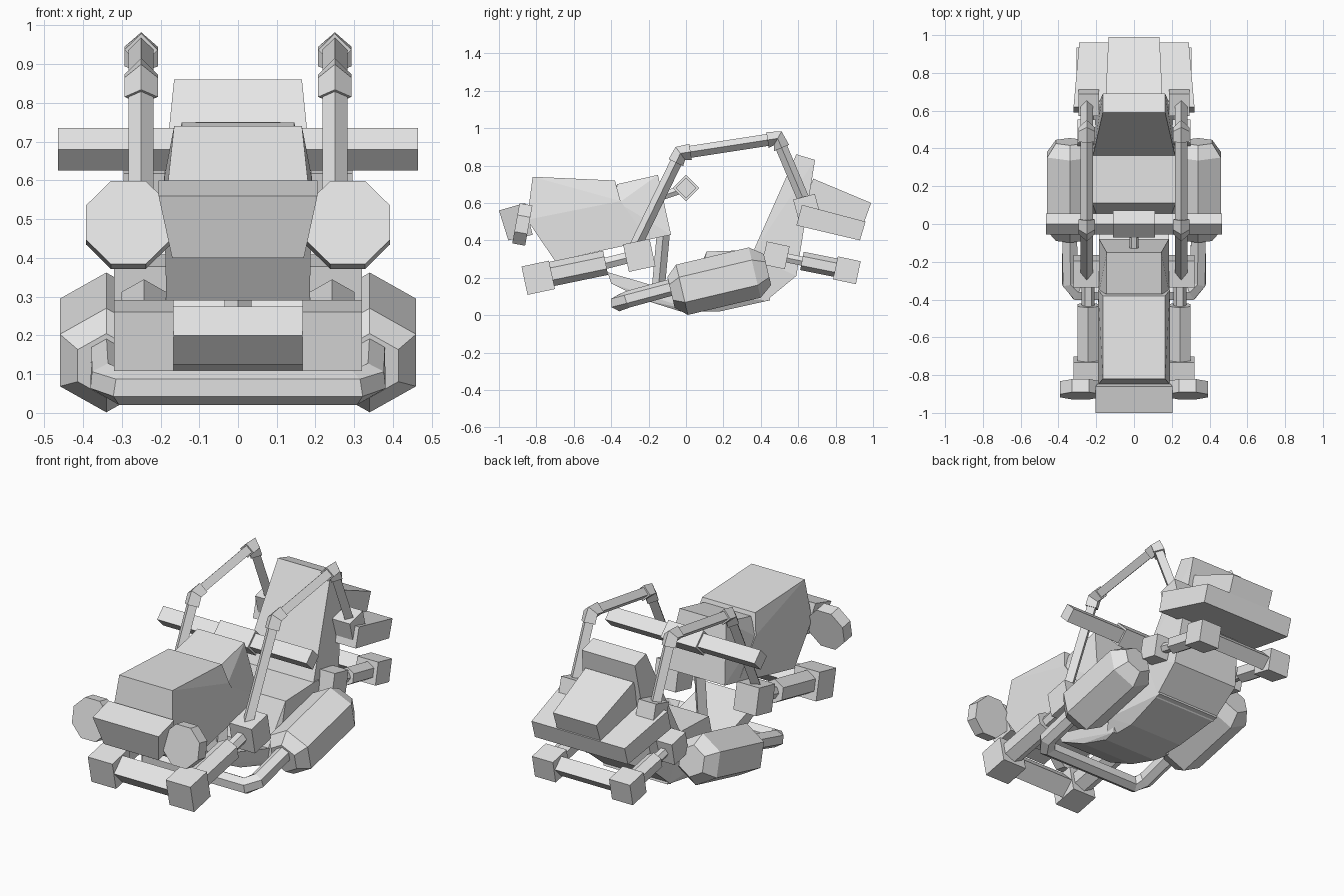
import bpy, bmesh, math
from mathutils import Vector, Matrix

cube = bpy.data.objects.get("Cube")
if cube:
    bpy.data.objects.remove(cube)

grey = bpy.data.materials.new("plain grey")
grey.use_nodes = True
grey.diffuse_color = (0.8, 0.8, 0.8, 1)
grey.node_tree.nodes["Principled BSDF"].inputs["Base Color"].default_value = (0.8, 0.8, 0.8, 1)


def finish(name, bm):
    bmesh.ops.recalc_face_normals(bm, faces=bm.faces)
    mesh = bpy.data.meshes.new(name)
    bm.to_mesh(mesh)
    bm.free()
    mesh.materials.append(grey)
    obj = bpy.data.objects.new(name, mesh)
    bpy.context.scene.collection.objects.link(obj)
    return obj


def shell(name, outline):
    """Symmetric faceted block from (y, z, half width) points."""
    bm = bmesh.new()
    for y, z, w in outline:
        bm.verts.new((w, y, z))
        bm.verts.new((-w, y, z))
    out = bmesh.ops.convex_hull(bm, input=bm.verts)
    loose = [g for g in out["geom_interior"] if isinstance(g, bmesh.types.BMVert)]
    bmesh.ops.delete(bm, geom=loose, context="VERTS")
    bmesh.ops.dissolve_limit(bm, angle_limit=0.02, verts=bm.verts, edges=bm.edges)
    return finish(name, bm)


def box(name, centre, size, pitch=0):
    bm = bmesh.new()
    m = (Matrix.Translation(centre) @ Matrix.Rotation(math.radians(pitch), 4, "X")
         @ Matrix.Diagonal((*size, 1)))
    bmesh.ops.create_cube(bm, size=1, matrix=m)
    return finish(name, bm)


def bar(name, path, radii, sides=4, turn=0.0):
    """Faceted tube through a path, mitred at its corners."""
    path = [Vector(p) for p in path]
    if not isinstance(radii, (list, tuple)):
        radii = [radii] * len(path)
    bm = bmesh.new()
    rings = []
    for i, p in enumerate(path):
        a = (p - path[i - 1]).normalized() if i else None
        b = (path[i + 1] - p).normalized() if i < len(path) - 1 else None
        t = ((a or b) + (b or a)).normalized()
        stretch = 1 / t.dot(a or b)
        side = t.cross(Vector((0, 0, 1))).normalized()
        up = side.cross(t)
        flat = abs(t.z) < 0.3
        ring = []
        for k in range(sides):
            ang = 2 * math.pi * k / sides + turn
            u = math.cos(ang) * radii[i] * (stretch if flat else 1)
            v = math.sin(ang) * radii[i]
            ring.append(bm.verts.new(p + side * u + up * v))
        rings.append(ring)
    for r, s in zip(rings, rings[1:]):
        for k in range(sides):
            n = (k + 1) % sides
            bm.faces.new((r[k], r[n], s[n], s[k]))
    bm.faces.new(rings[0])
    bm.faces.new(rings[-1])
    return finish(name, bm)


# Nose and dashboard
shell("nose_upper", [(-0.85, 0.51, 0.19), (-0.82, 0.74, 0.165),
                     (-0.38, 0.72, 0.165), (-0.35, 0.61, 0.19)])
shell("nose_lower", [(-0.85, 0.51, 0.19), (-0.70, 0.29, 0.185),
                     (-0.20, 0.40, 0.185), (-0.35, 0.61, 0.19)])
shell("dashboard", [(-0.37, 0.70, 0.145), (-0.15, 0.75, 0.145), (-0.08, 0.43, 0.185),
                    (-0.40, 0.36, 0.185), (-0.36, 0.60, 0.185)])
shell("front_plate", [(-1.0, 0.56, 0.205), (-0.86, 0.60, 0.205),
                      (-0.82, 0.43, 0.17), (-0.95, 0.40, 0.17)])

# Floor, seat and rear body
shell("floor_front", [(-0.42, 0.23, 0.17), (-0.40, 0.17, 0.17), (-0.22, 0.08, 0.17),
                      (-0.03, 0.02, 0.17), (0.06, 0.02, 0.19), (0.06, 0.09, 0.19),
                      (-0.2, 0.14, 0.17)])
shell("seat_base", [(0.05, 0.10, 0.22), (0.11, 0.34, 0.22), (0.40, 0.35, 0.22),
                    (0.45, 0.08, 0.20), (0.18, 0.02, 0.17), (-0.03, 0.02, 0.17)])
shell("seat_back", [(0.59, 0.86, 0.165), (0.69, 0.83, 0.165), (0.59, 0.21, 0.21),
                    (0.42, 0.07, 0.20), (0.35, 0.32, 0.22)])
shell("engine_cover", [(0.68, 0.73, 0.15), (0.99, 0.60, 0.135),
                       (0.95, 0.49, 0.135), (0.62, 0.56, 0.15)])
shell("rear_bumper", [(0.62, 0.59, 0.32), (0.96, 0.50, 0.29),
                      (0.93, 0.40, 0.29), (0.59, 0.48, 0.32)])

# Handlebar and column
bar("handlebar", [(-0.465, 0, 0.68), (0.465, 0, 0.68)], 0.055)
box("handlebar_hub", (0, 0, 0.68), (0.22, 0.10, 0.10), 45)
bar("steering_column", [(0, -0.15, 0.63), (0, 0, 0.68)], 0.025, 6)
bar("column_post", [(0, -0.12, 0.45), (0, -0.15, 0.12)], 0.035)

# Axle cross bars
bar("front_axle", [(-0.2, -0.79, 0.20), (0.2, -0.79, 0.20)], 0.075)
bar("rear_axle", [(-0.2, 0.86, 0.24), (0.2, 0.86, 0.24)], 0.055)

# Front hoop between the side tanks
half = [(0.34, -0.04, 0.16), (0.34, -0.31, 0.085), (0.30, -0.36, 0.065)]
hoop = half + [(-x, y, z) for x, y, z in reversed(half)]
bar("front_hoop", hoop, 0.045, 6, math.pi / 6)

for s, side in ((1, "left"), (-1, "right")):
    # Headlight
    tilt = Vector((0, math.cos(0.18), -math.sin(0.18)))
    lamp = Vector((s * 0.283, -0.875, 0.485))
    bar(side + "_headlight", [lamp - tilt * 0.035, lamp + tilt * 0.035],
        0.118, 8, math.pi / 8)

    # Front suspension arm
    x = s * 0.243
    box(side + "_front_block", (x, -0.79, 0.20), (0.153, 0.15, 0.155), 12)
    bar(side + "_front_arm", [(x, -0.72, 0.22), (x, -0.43, 0.28)], 0.066, 6, math.pi / 6)
    bar(side + "_front_rod", [(x, -0.44, 0.275), (x, -0.28, 0.315)], 0.035, 6)
    box(side + "_front_knuckle", (s * 0.25, -0.25, 0.32), (0.14, 0.145, 0.15), 12)

    # Rear suspension arm
    x = s * 0.24
    box(side + "_rear_knuckle", (x, 0.48, 0.32), (0.12, 0.125, 0.125), -12)
    bar(side + "_rear_rod", [(x, 0.52, 0.31), (x, 0.64, 0.285)], 0.028, 6)
    bar(side + "_rear_arm", [(x, 0.62, 0.29), (x, 0.82, 0.25)], 0.05, 6, math.pi / 6)
    box(side + "_rear_block", (x, 0.86, 0.24), (0.13, 0.125, 0.125), -12)

    # Side tank, a hexagonal body with tapered ends
    start, along = Vector((s * 0.34, -0.08, 0.122)), Vector((0, 0.973, 0.23))
    bar(side + "_tank", [start + along * d for d in (0, 0.06, 0.46, 0.53)],
        [0.085, 0.138, 0.138, 0.085], 6, math.pi / 6)

    # Roll cage with thicker elbows
    x = s * 0.25
    foot, knee, top, end = [Vector((x, y, z)) for y, z in
                            ((-0.28, 0.35), (-0.03, 0.865), (0.49, 0.945), (0.645, 0.58))]
    for part, a, b in (("front", foot, knee), ("roof", knee, top), ("rear", top, end)):
        bar(side + "_cage_" + part, [a, b], 0.032)
    for part, p, a, b in (("front", knee, foot, top), ("rear", top, knee, end)):
        bar(side + "_elbow_" + part, [p + (a - p).normalized() * 0.055, p,
                                      p + (b - p).normalized() * 0.055], 0.043)
    box(side + "_cage_mount", (s * 0.24, 0.645, 0.58), (0.11, 0.12, 0.11), 15)
